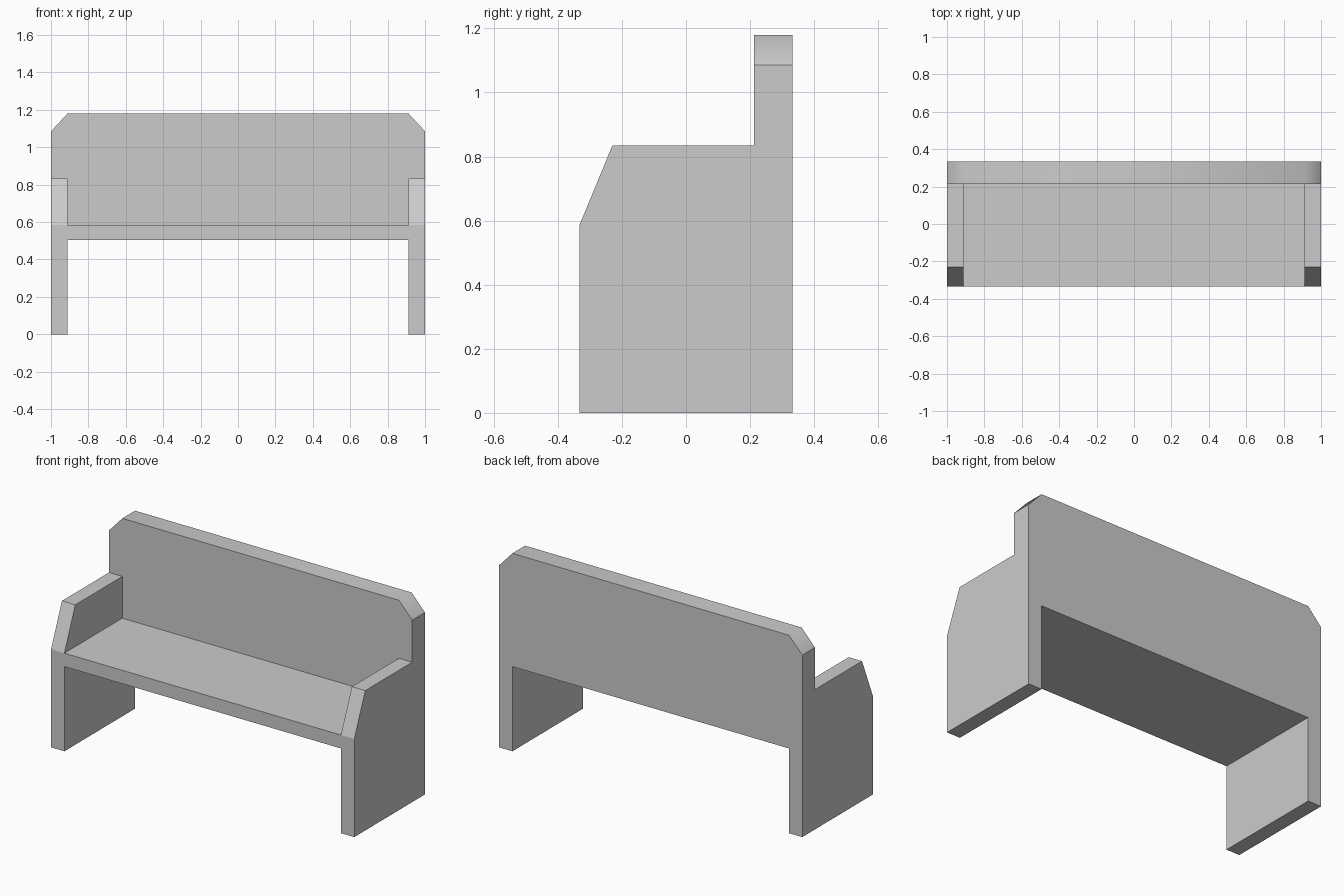
import bpy
import bmesh

if "Cube" in bpy.data.objects:
    bpy.data.objects.remove(bpy.data.objects["Cube"], do_unlink=True)

# Single plain grey material
grey = bpy.data.materials.new("light_grey")
grey.use_nodes = True
colour = (0.6, 0.6, 0.6, 1.0)
grey.diffuse_color = colour
grey.node_tree.nodes["Principled BSDF"].inputs["Base Color"].default_value = colour

# Main dimensions
HALF_W, INNER_W = 1.0, 0.912
FRONT, REAR, BACK_FRONT = -0.333, 0.333, 0.213
SEAT_LOW, SEAT_TOP, ARM_TOP = 0.505, 0.585, 0.834
SHOULDER, TOP = 1.085, 1.18


def prism(name, profile, start, end, to_xyz, smooth_top=False):
    """Extrude a closed profile between two positions along its normal."""
    bm = bmesh.new()
    face = bm.faces.new([bm.verts.new(to_xyz(a, b, start)) for a, b in profile])
    moved = bmesh.ops.extrude_face_region(bm, geom=[face])["geom"]
    shift = to_xyz(0, 0, end - start)
    verts = [g for g in moved if isinstance(g, bmesh.types.BMVert)]
    bmesh.ops.translate(bm, verts=verts, vec=shift)
    bmesh.ops.recalc_face_normals(bm, faces=bm.faces)
    if smooth_top:
        # Blend the top strip into its chamfers, all other edges crisp
        bm.normal_update()
        for f in bm.faces:
            f.smooth = f.normal.z > 0.3
        for e in bm.edges:
            e.smooth = all(f.smooth for f in e.link_faces)
    mesh = bpy.data.meshes.new(name)
    bm.to_mesh(mesh)
    bm.free()
    mesh.materials.append(grey)
    obj = bpy.data.objects.new(name, mesh)
    bpy.context.collection.objects.link(obj)
    return obj


def along_x(a, b, d):
    return (d, a, b)


def along_y(a, b, d):
    return (a, d, b)


# End panels: leg and armrest in one slab with a sloped front
end_profile = [(FRONT, 0), (REAR, 0), (REAR, ARM_TOP),
               (-0.23, ARM_TOP), (FRONT, SEAT_TOP)]
for side, sign in (("left", 1), ("right", -1)):
    prism(side + "_end_panel", end_profile, sign * INNER_W, sign * HALF_W, along_x)

# Seat slab between the end panels
prism("seat", [(FRONT, SEAT_LOW), (BACK_FRONT, SEAT_LOW),
               (BACK_FRONT, SEAT_TOP), (FRONT, SEAT_TOP)],
      -INNER_W, INNER_W, along_x)

# Backrest: fits between the panels, then widens over them, chamfered on top
half = [(INNER_W, SEAT_LOW), (INNER_W, ARM_TOP), (HALF_W, ARM_TOP),
        (HALF_W, SHOULDER), (INNER_W, TOP)]
back_profile = half + [(-x, z) for x, z in reversed(half)]
prism("backrest", back_profile, BACK_FRONT, REAR, along_y, smooth_top=True)
